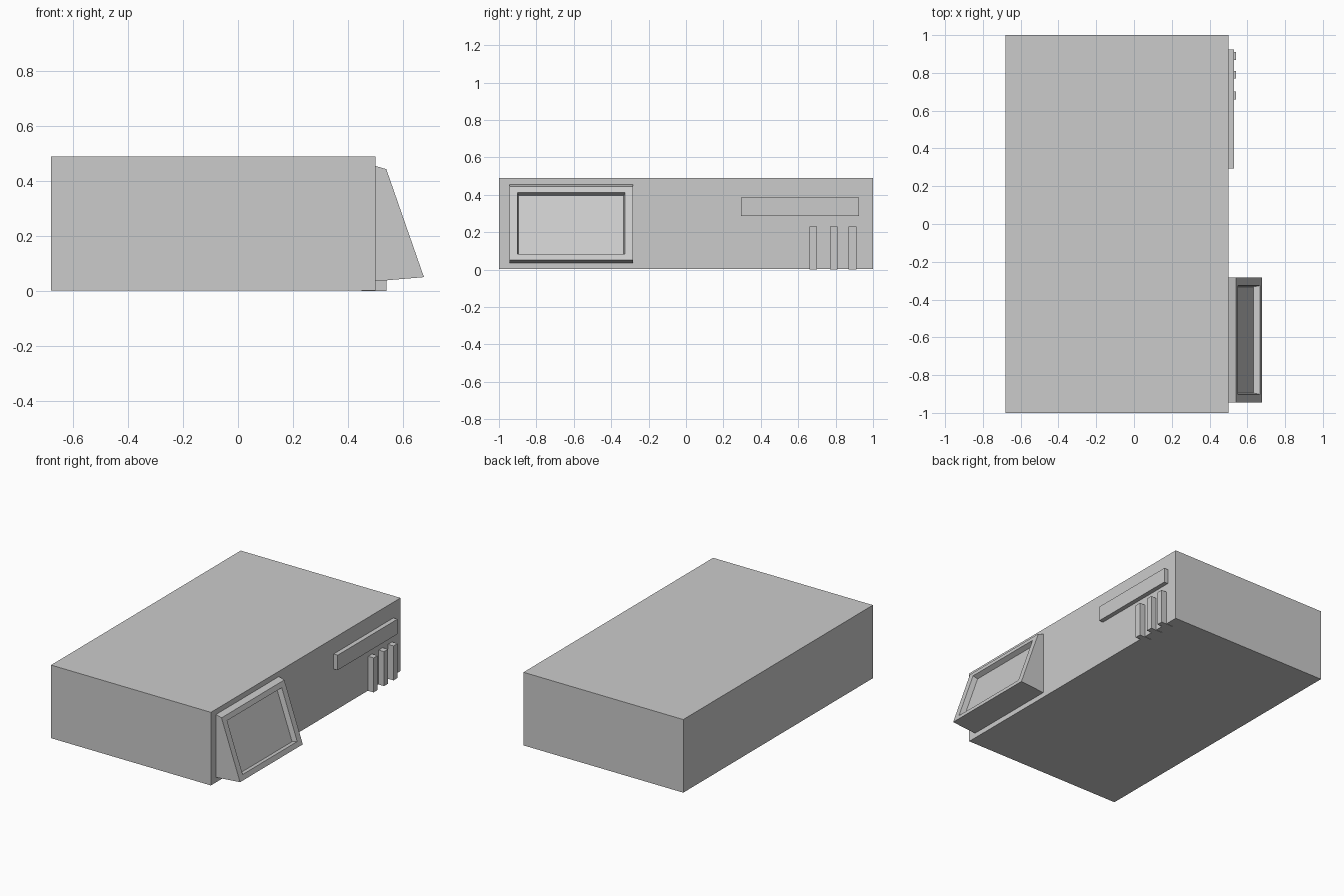
import bpy, bmesh
from mathutils import Vector

if "Cube" in bpy.data.objects:
    bpy.data.objects.remove(bpy.data.objects["Cube"])


def box(name, x, y, z):
    bm = bmesh.new()
    bmesh.ops.create_cube(bm, size=1)
    for v in bm.verts:
        v.co = [a + (c + 0.5) * (b - a) for c, (a, b) in zip(v.co, (x, y, z))]
    return finish(name, bm)


def finish(name, bm):
    bmesh.ops.recalc_face_normals(bm, faces=bm.faces)
    mesh = bpy.data.meshes.new(name)
    bm.to_mesh(mesh)
    bm.free()
    obj = bpy.data.objects.new(name, mesh)
    bpy.context.collection.objects.link(obj)
    return obj


# Main housing
box("housing", (-0.68, 0.50), (-1, 1), (0.002, 0.49))

# Raised slot panel and the vertical bars below it
box("slot_panel", (0.49, 0.53), (0.295, 0.925), (0.285, 0.385))
for i, y in enumerate((0.68, 0.79, 0.89)):
    box(f"vertical_bar_{i + 1}", (0.45, 0.54), (y - 0.021, y + 0.021), (0, 0.23))

# Sloped display hood: side profile extruded along y
Y0, Y1 = -0.945, -0.283
profile = [(0.50, 0.035), (0.677, 0.05), (0.54, 0.443), (0.50, 0.455)]
bm = bmesh.new()
near, far = [[bm.verts.new((x, y, z)) for x, z in profile] for y in (Y0, Y1)]
bm.faces.new(near)
bm.faces.new(far)
for i in range(4):
    j = (i + 1) % 4
    face = bm.faces.new((near[i], near[j], far[j], far[i]))
    if i == 1:
        front = face
bmesh.ops.recalc_face_normals(bm, faces=bm.faces)


def shrink(face, dy, slope, depth):
    """Pull face corners inward along y and the slope, then sink the face."""
    centre, normal = face.calc_center_median(), face.normal.copy()
    up = (Vector(near[2].co) - near[1].co).normalized()
    for v in face.verts:
        v.co.y += dy if v.co.y < centre.y else -dy
        v.co += up * (slope if v.co.z < centre.z else -slope)
        v.co -= normal * depth


# Frame rim, then the slightly tapered recess holding the screen
for dy, slope, depth in ((0.043, 0.034, 0), (0.007, 0.004, 0.034)):
    bmesh.ops.inset_individual(bm, faces=[front], thickness=0)
    front.normal_update()
    shrink(front, dy, slope, depth)
finish("display_hood", bm)
